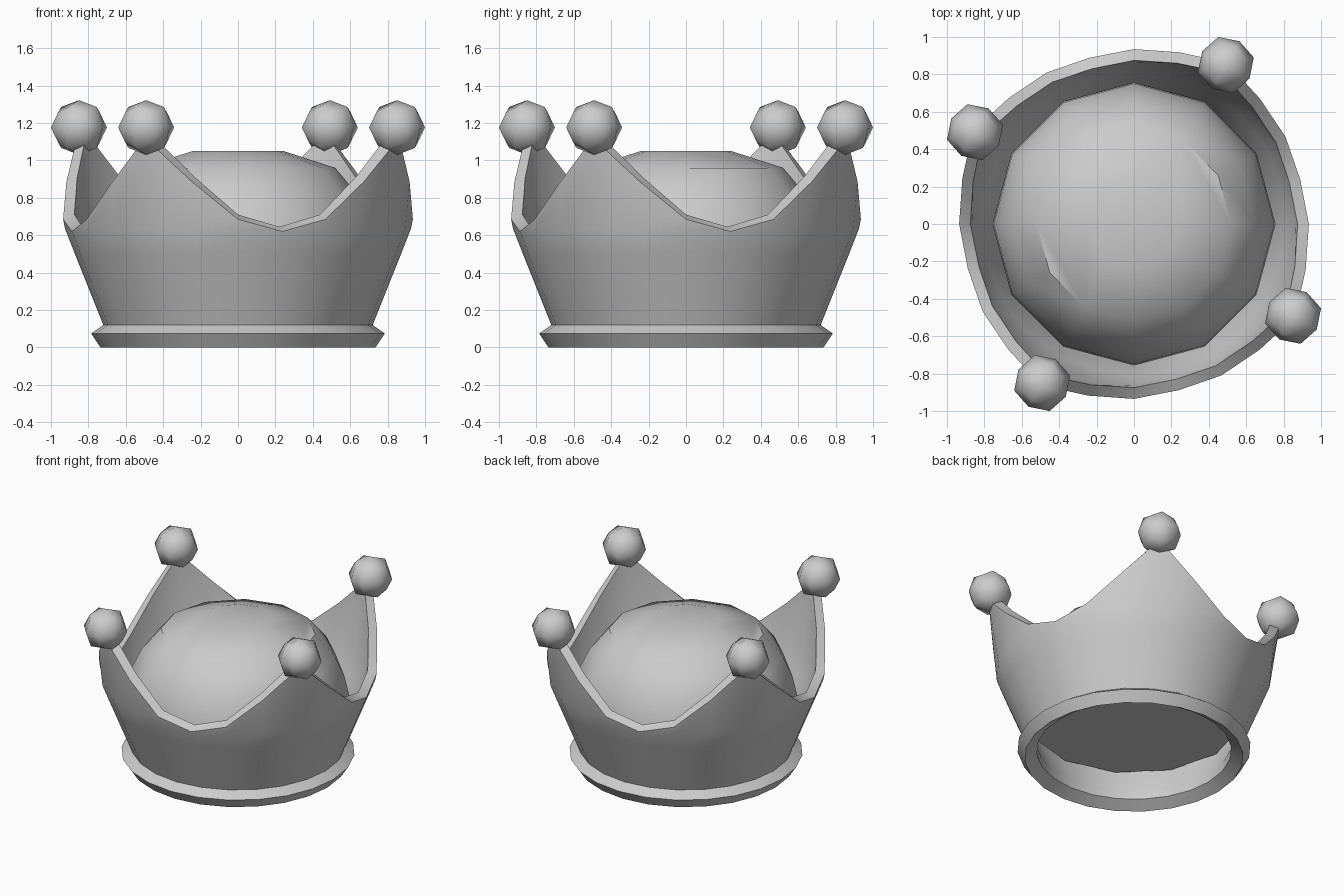
import bpy, bmesh, math

if "Cube" in bpy.data.objects:
    bpy.data.objects.remove(bpy.data.objects["Cube"])

grey = bpy.data.materials.new("plain grey")
grey.diffuse_color = (0.6, 0.6, 0.6, 1)
grey.use_nodes = True
grey.node_tree.nodes["Principled BSDF"].inputs["Base Color"].default_value = grey.diffuse_color


def make_object(name, bm, angle=30):
    bmesh.ops.recalc_face_normals(bm, faces=bm.faces[:])
    mesh = bpy.data.meshes.new(name)
    bm.to_mesh(mesh)
    bm.free()
    mesh.materials.append(grey)
    ob = bpy.data.objects.new(name, mesh)
    bpy.context.collection.objects.link(ob)
    bpy.ops.object.select_all(action='DESELECT')
    ob.select_set(True)
    bpy.context.view_layer.objects.active = ob
    bpy.ops.object.shade_smooth_by_angle(angle=math.radians(angle))
    return ob


def ring_verts(bm, r, z, segments):
    step = 2 * math.pi / segments
    return [bm.verts.new((r * math.cos(i * step), r * math.sin(i * step), z))
            for i in range(segments)]


# Rim radius and height by 15 degree step away from a valley
RIM = [(0.92, 0.62), (0.935, 0.685), (0.95, 0.885), (0.995, 1.12)]
BAND = [(0.655, 0.05), (0.735, 0), (0.785, 0.075), (0.72, 0.12)]


def crown_profile(i):
    """Closed cross-section: foot band, outer wall, rim, inner wall."""
    step = (i - 1) % 6
    r, z = RIM[min(step, 6 - step)]
    shoulder = [(0.925, 0.635), (0.865, 0.655)] if z > 0.65 else [(0.896, 0.56), (0.836, 0.56)]
    return (BAND + [(0.872, 0.5), shoulder[0], (r, z), (r - 0.06, z + 0.025),
                    shoulder[1], (0.812, 0.5), (0.66, 0.12)])


# Crown: band and flared wall with four points
bm = bmesh.new()
sections = []
for i in range(24):
    a = math.radians(15 * i)
    sections.append([bm.verts.new((r * math.cos(a), r * math.sin(a), z))
                     for r, z in crown_profile(i)])
for i in range(24):
    p, q = sections[i], sections[(i + 1) % 24]
    for j in range(len(p)):
        k = (j + 1) % len(p)
        bm.faces.new((p[j], q[j], q[k], p[k]))
make_object("crown_wall", bm)

# Twelve-sided cushion filling the crown
bm = bmesh.new()
cushion = [(0.72, 0.29), (0.757, 0.4), (0.75, 0.52), (0.715, 0.67),
           (0.65, 0.805), (0.52, 0.96)]
rings = [ring_verts(bm, r, z, 12) for r, z in cushion]
for lo, hi in zip(rings, rings[1:]):
    for i in range(12):
        k = (i + 1) % 12
        bm.faces.new((lo[i], lo[k], hi[k], hi[i]))
bm.faces.new(rings[0])

# Cushion top, with a small flat ledge on two opposite corners
edge, top = rings[-1], ring_verts(bm, 0.243, 1.05, 12)
for i in range(12):
    k = (i + 1) % 12
    if i in (0, 6):
        n = i + 2
        bm.faces.new((edge[i], edge[k], edge[n]))
        bm.faces.new((edge[i], edge[n], top[n], top[k], top[i]))
    elif i not in (1, 7):
        bm.faces.new((edge[i], edge[k], top[k], top[i]))
bm.faces.new(top)
make_object("cushion", bm, 40)

# Balls on the four points: rounded cubes of 24 faces
SIZE = 0.146
ROUND = {1: 1.0, 2: 0.75, 3: 0.556}  # pull-in for face, edge and corner points
for n in range(4):
    a = math.radians(60 + 90 * n)
    bm = bmesh.new()
    bmesh.ops.create_cube(bm, size=2)
    bmesh.ops.subdivide_edges(bm, edges=bm.edges[:], cuts=1, use_grid_fill=True)
    for v in bm.verts:
        v.co *= SIZE * ROUND[sum(abs(c) > 0.5 for c in v.co)]
    ball = make_object("point_ball_%d" % (n + 1), bm, 60)
    ball.location = (0.982 * math.cos(a), 0.982 * math.sin(a), 1.176)
    ball.rotation_euler.z = a
